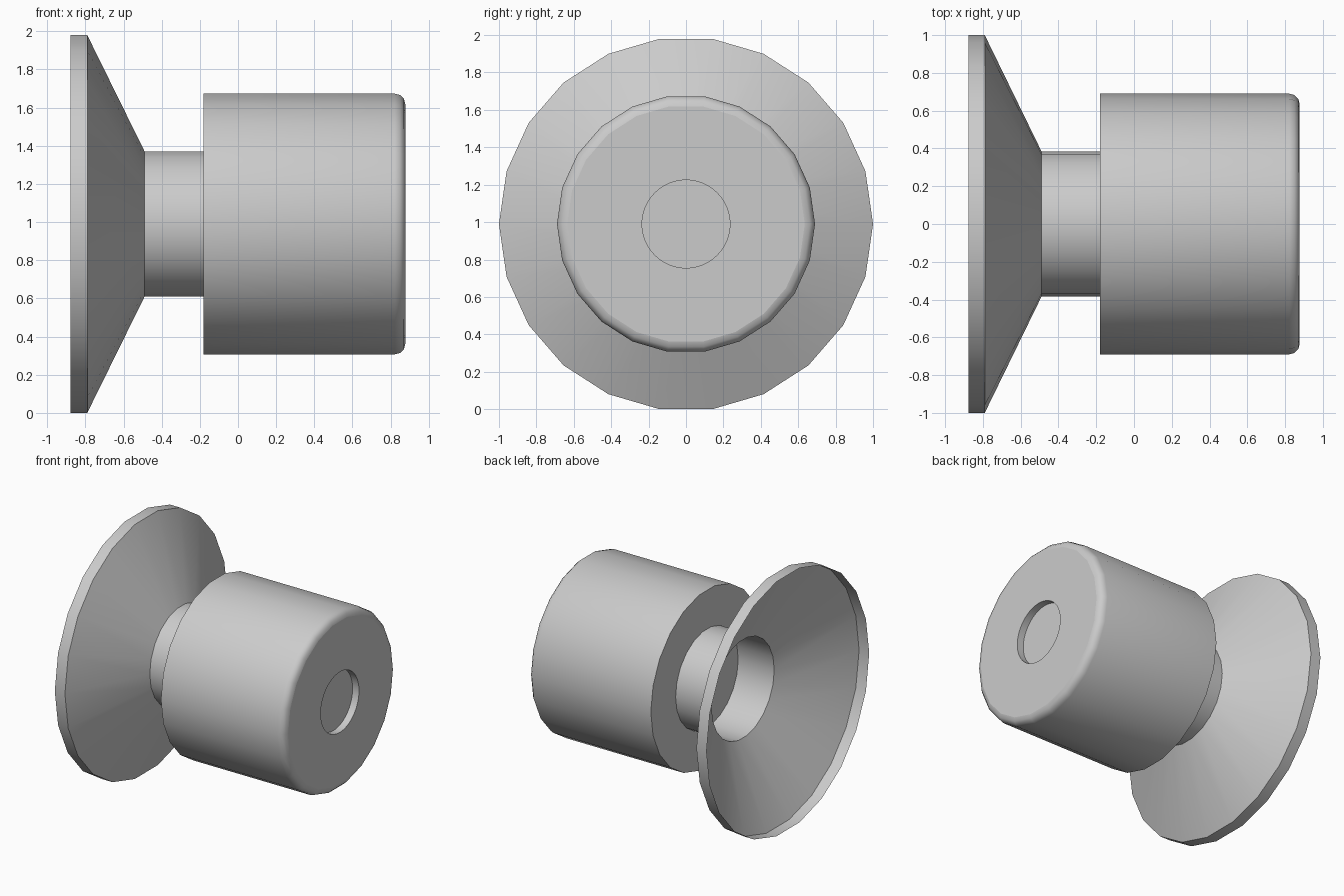
import bpy, bmesh
from math import cos, sin, pi, radians
from mathutils import Vector

SIDES = 22          # facets of the main turned parts
HOLE_SIDES = 64     # the end recess is a finer circle
AXIS_Z = 0.99       # height of the horizontal axis

# Remove the default cube
if "Cube" in bpy.data.objects:
    bpy.data.objects.remove(bpy.data.objects["Cube"], do_unlink=True)

# Single grey material
grey = bpy.data.materials.new("light grey")
grey.use_nodes = True
grey.diffuse_color = (0.6, 0.6, 0.6, 1)
grey.node_tree.nodes["Principled BSDF"].inputs["Base Color"].default_value = grey.diffuse_color


def ring(bm, x, r, sides=SIDES):
    """Circle of vertices around the x axis."""
    steps = [2 * pi * i / sides for i in range(sides)]
    return [bm.verts.new((x, r * cos(t), r * sin(t))) for t in steps]


def skin(bm, profile, sides=SIDES):
    """Turn an (x, radius) profile into walls; return its rings."""
    rings = [ring(bm, x, r, sides) for x, r in profile]
    for a, b in zip(rings, rings[1:]):
        for i in range(sides):
            j = (i + 1) % sides
            bm.faces.new((a[i], a[j], b[j], b[i]))
    return rings


def loop_edges(bm, verts):
    return [bm.edges.get((v, w)) for v, w in zip(verts, verts[1:] + verts[:1])]


def finish(name, bm, sharp=()):
    """Smooth shade with creases, then add the object to the scene."""
    bm.normal_update()
    for f in bm.faces:
        f.smooth = True
    for e in bm.edges:
        e.smooth = e.calc_face_angle(0) < radians(35)
    for e in sharp:
        e.smooth = False
    mesh = bpy.data.meshes.new(name)
    bm.to_mesh(mesh)
    bm.free()
    mesh.materials.append(grey)
    obj = bpy.data.objects.new(name, mesh)
    obj.location.z = AXIS_Z
    bpy.context.collection.objects.link(obj)


# Body: closed drum with a rounded outer end
END, RADIUS, ROUND = 0.877, 0.69, 0.055
bm = bmesh.new()
profile = [(-0.18, RADIUS)]
for k in range(4):
    t = k * pi / 6
    profile.append((END - ROUND + ROUND * sin(t), RADIUS - ROUND + ROUND * cos(t)))
rings = skin(bm, profile)
bm.faces.new(rings[0][::-1])

# Shallow round recess in the outer end
hole = skin(bm, [(END, 0.235), (END - 0.055, 0.235)], HOLE_SIDES)
bm.faces.new(hole[1])
rim = loop_edges(bm, rings[-1])
bmesh.ops.triangle_fill(bm, use_beauty=True, normal=Vector((1, 0, 0)),
                        edges=rim + loop_edges(bm, hole[0]))
finish("body", bm, rim)

# Neck: thin open tube between cup and body
bm = bmesh.new()
skin(bm, [(-0.49, 0.385), (-0.18, 0.385)])
finish("neck", bm)

# Cup: thin flared cone with a short straight rim
bm = bmesh.new()
skin(bm, [(-END, 1.0), (-0.79, 1.0), (-0.49, 0.385)])
finish("cup", bm)
